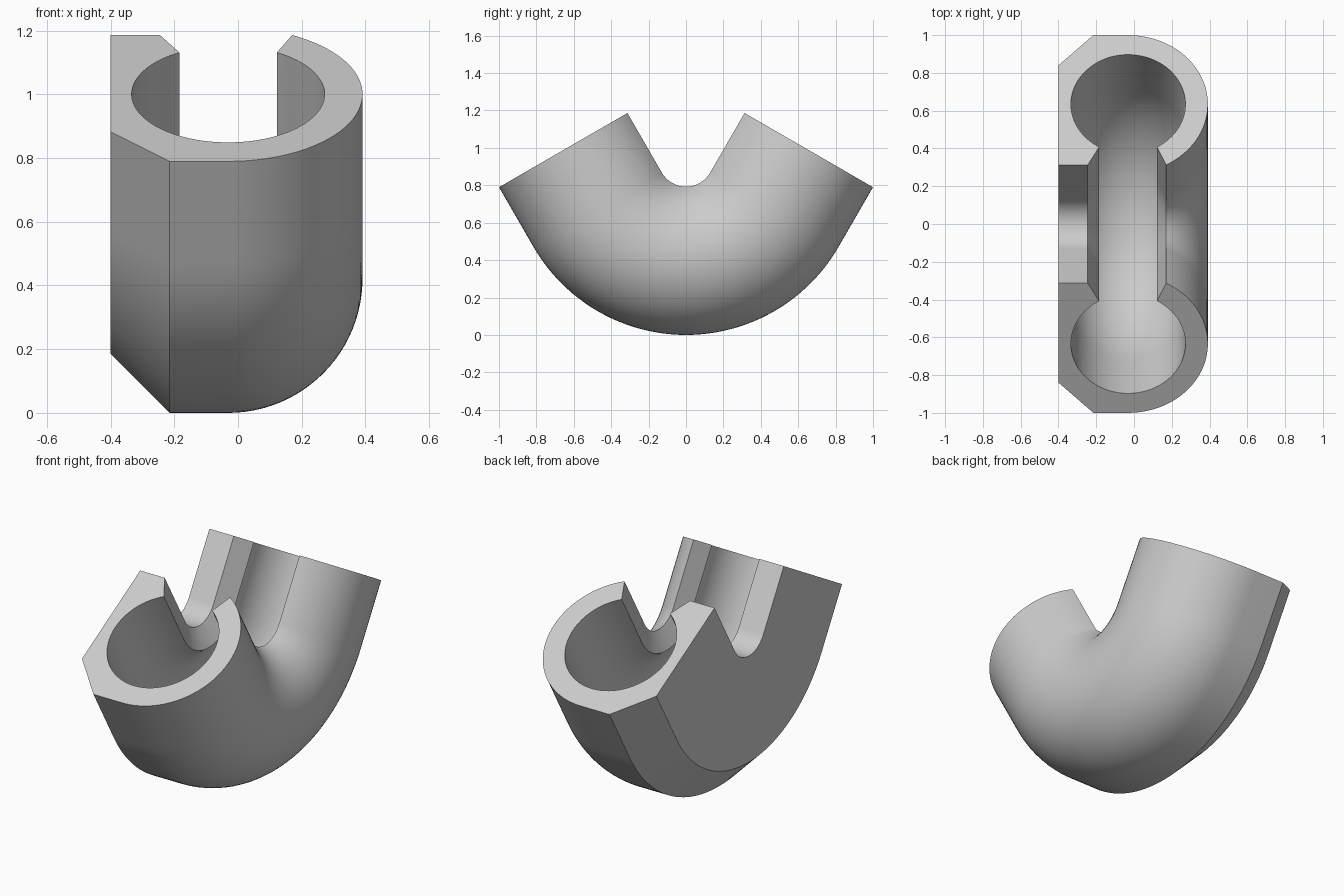
import bpy
import bmesh
from math import sin, cos, radians, pi, asin, acos

cube = bpy.data.objects.get("Cube")
if cube:
    bpy.data.objects.remove(cube, do_unlink=True)

BEND_R = 0.942      # outer bend radius, also height of the bend axis
HEIGHT = 0.793      # depth of the section
LEG = 0.368         # straight run at each end
CX, CV = -0.031, 0.422   # centre of the bore
R_OUT, R_IN = 0.422, 0.303
HALF_SLOT = 0.153
BEND_STEPS, ARC_STEPS = 48, 40


def arc(radius, start, end, steps):
    """Points on a circle around the bore centre."""
    return [(CX + radius * cos(start + (end - start) * i / steps),
             CV + radius * sin(start + (end - start) * i / steps))
            for i in range(steps + 1)]


# Slotted section: x across, v measured inward from the outside of the bend
rim = asin((HEIGHT - CV) / R_OUT)
lip = acos(HALF_SLOT / R_IN)
profile = arc(R_OUT, -pi / 2, rim, ARC_STEPS)            # round side
profile += arc(R_IN, lip, -pi - lip, 2 * ARC_STEPS)      # bore, lip to lip
profile += [(-0.245, HEIGHT), (-0.4, HEIGHT),            # flat side
            (-0.4, 0.185), (-0.215, 0)]                  # bevelled corner


def ring(bm, angle, offset):
    """One copy of the section, turned about the bend axis and pushed along."""
    a = radians(angle)
    return [bm.verts.new((x,
                          (BEND_R - v) * sin(a) + offset * cos(a),
                          BEND_R - (BEND_R - v) * cos(a) + offset * sin(a)))
            for x, v in profile]


# Sweep along leg, bend, leg
bm = bmesh.new()
stations = [(-60, -LEG)]
stations += [(-60 + 120 * i / BEND_STEPS, 0) for i in range(BEND_STEPS + 1)]
stations += [(60, LEG)]
rings = [ring(bm, a, d) for a, d in stations]
n = len(profile)
for r0, r1 in zip(rings, rings[1:]):
    for i in range(n):
        j = (i + 1) % n
        bm.faces.new((r0[i], r0[j], r1[j], r1[i]))
bm.faces.new(rings[0])
bm.faces.new(rings[-1])
bmesh.ops.recalc_face_normals(bm, faces=bm.faces)

mesh = bpy.data.meshes.new("slotted_elbow")
bm.to_mesh(mesh)
bm.free()
elbow = bpy.data.objects.new("slotted_elbow", mesh)
bpy.context.collection.objects.link(elbow)

# Plain grey finish
grey = bpy.data.materials.new("plain grey")
grey.use_nodes = True
colour = (0.6, 0.6, 0.6, 1)
grey.diffuse_color = colour
grey.node_tree.nodes["Principled BSDF"].inputs["Base Color"].default_value = colour
mesh.materials.append(grey)

# Smooth curves, sharp corners
bpy.ops.object.select_all(action="DESELECT")
elbow.select_set(True)
bpy.context.view_layer.objects.active = elbow
bpy.ops.object.shade_smooth_by_angle(angle=radians(25))
